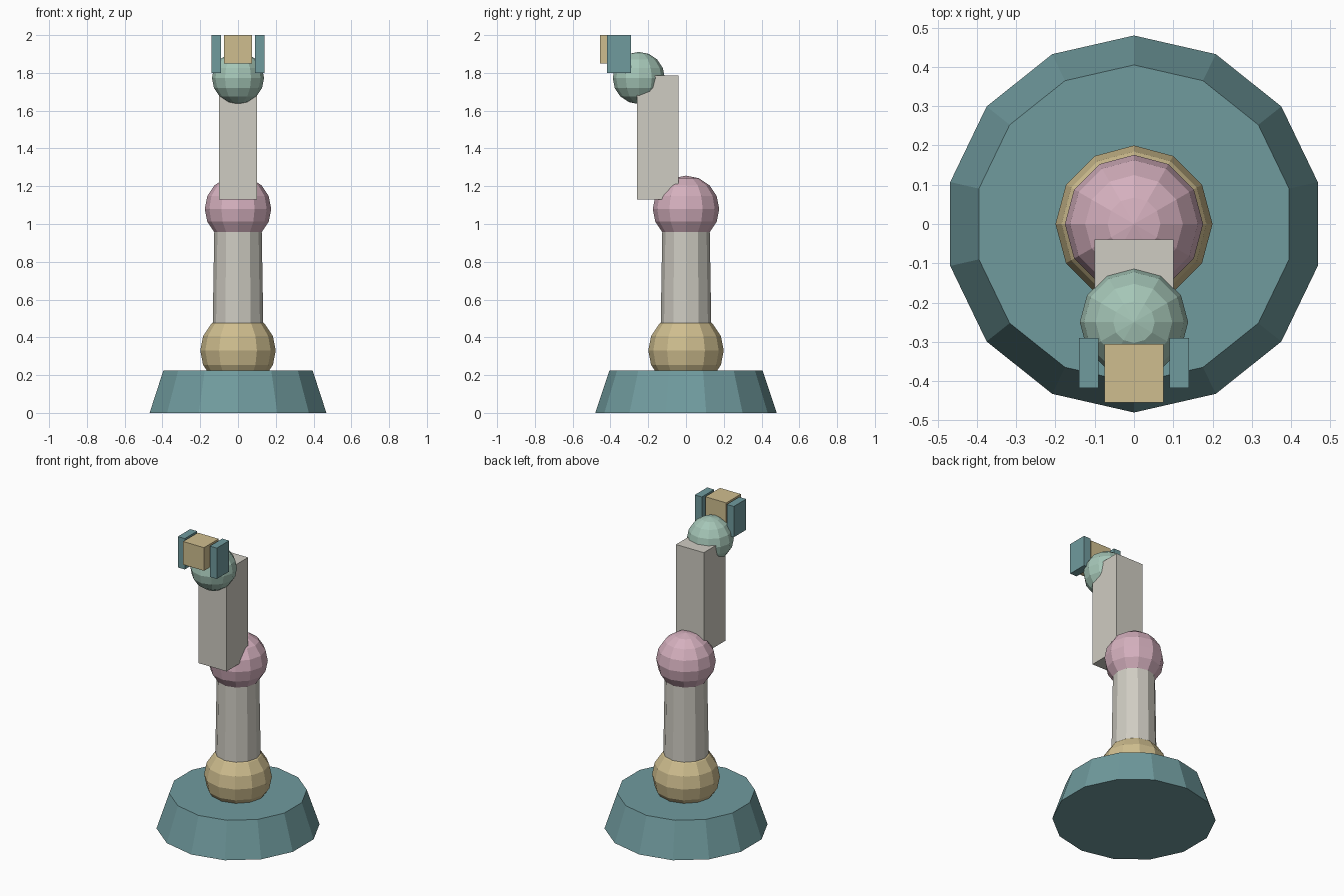
import bpy, bmesh
from mathutils import Matrix, Vector

if "Cube" in bpy.data.objects:
    bpy.data.objects.remove(bpy.data.objects["Cube"])


def material(name, rgb):
    # sRGB 0-255 to linear
    lin = [((c / 255 + 0.055) / 1.055) ** 2.4 for c in rgb]
    m = bpy.data.materials.new(name)
    m.diffuse_color = (*lin, 1)
    m.use_nodes = True
    m.node_tree.nodes["Principled BSDF"].inputs["Base Color"].default_value = m.diffuse_color
    return m


TEAL = material("teal", (112, 155, 158))
GREY = material("warm_grey", (207, 204, 194))
SAND = material("sand", (207, 190, 143))
PINK = material("dusty_pink", (213, 176, 190))
GREEN = material("pale_green", (165, 198, 183))


def finish(name, bm, mat):
    bmesh.ops.recalc_face_normals(bm, faces=bm.faces)
    me = bpy.data.meshes.new(name)
    bm.to_mesh(me)
    bm.free()
    me.materials.append(mat)
    ob = bpy.data.objects.new(name, me)
    bpy.context.collection.objects.link(ob)
    return ob


def frustum(name, sides, r1, r2, z0, z1, mat):
    bm = bmesh.new()
    bmesh.ops.create_cone(bm, cap_ends=True, segments=sides, radius1=r1, radius2=r2,
                          depth=z1 - z0, matrix=Matrix.Translation((0, 0, (z0 + z1) / 2)))
    return finish(name, bm, mat)


def ball(name, r, centre, mat):
    bm = bmesh.new()
    bmesh.ops.create_uvsphere(bm, u_segments=12, v_segments=8, radius=r,
                              matrix=Matrix.Translation(centre))
    return finish(name, bm, mat)


def box(name, lo, hi, mat):
    lo, hi = Vector(lo), Vector(hi)
    bm = bmesh.new()
    bmesh.ops.create_cube(bm, size=1, matrix=Matrix.Translation((lo + hi) / 2)
                          @ Matrix.Diagonal((*(hi - lo), 1)))
    return finish(name, bm, mat)


# pedestal and lower arm
frustum("base", 14, 0.48, 0.405, 0, 0.225, TEAL)
ball("shoulder_joint", 0.2, (0, 0, 0.33), SAND)
frustum("lower_arm", 12, 0.135, 0.125, 0.40, 1.0, GREY)

# elbow and offset upper arm
ball("elbow_joint", 0.176, (0, 0, 1.08), PINK)
box("upper_arm", (-0.1, -0.26, 1.13), (0.1, -0.04, 1.785), GREY)

# wrist and gripper
ball("wrist_joint", 0.138, (0, -0.25, 1.773), GREEN)
box("gripper_block", (-0.075, -0.455, 1.85), (0.075, -0.305, 2.0), SAND)
for side, x in (("left", -0.115), ("right", 0.115)):
    box(side + "_finger", (x - 0.025, -0.417, 1.8), (x + 0.025, -0.29, 2.0), TEAL)
